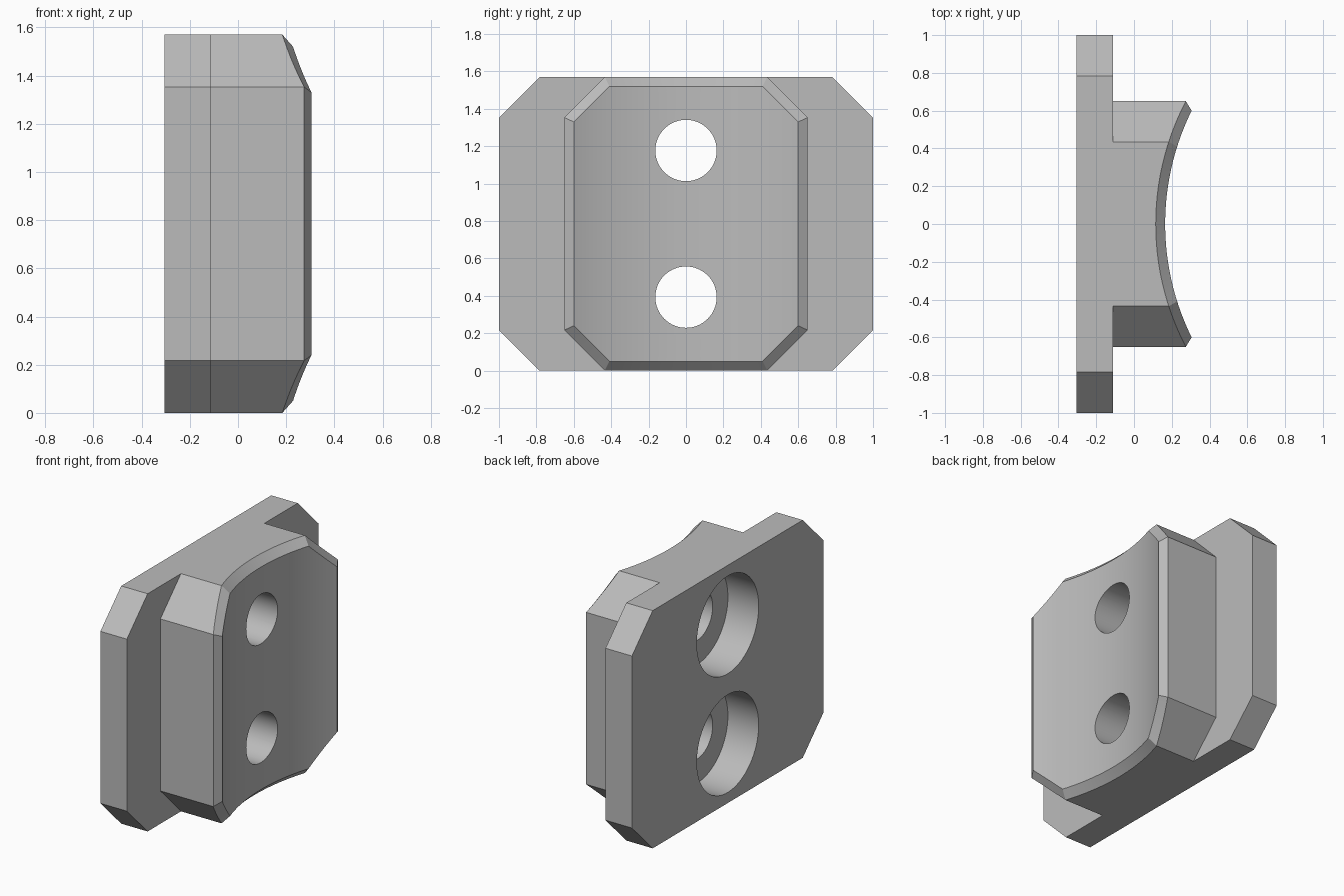
import bpy, bmesh, math
from mathutils import Matrix

cube = bpy.data.objects.get("Cube")
if cube:
    bpy.data.objects.remove(cube, do_unlink=True)

HEIGHT = 1.57
BACK, STEP = -0.305, -0.112      # back of the flange, front of the flange
AXIS_X, RADIUS = 1.52, 1.355     # vertical cylinder that hollows the saddle
BEVEL = 0.05

gray = bpy.data.materials.new("Gray")
gray.use_nodes = True
color = (0.5, 0.5, 0.5, 1)
gray.diffuse_color = color
gray.node_tree.nodes["Principled BSDF"].inputs["Base Color"].default_value = color


def make_object(name, bm):
    bmesh.ops.recalc_face_normals(bm, faces=bm.faces[:])
    mesh = bpy.data.meshes.new(name)
    bm.to_mesh(mesh)
    bm.free()
    mesh.materials.append(gray)
    obj = bpy.data.objects.new(name, mesh)
    bpy.context.collection.objects.link(obj)
    return obj


def combine(target, other, operation):
    mod = target.modifiers.new(operation, "BOOLEAN")
    mod.operation, mod.solver, mod.object = operation, "EXACT", other
    bpy.context.view_layer.objects.active = target
    bpy.ops.object.modifier_apply(modifier=mod.name)
    bpy.data.objects.remove(other, do_unlink=True)


def hollow(y, radius):
    return AXIS_X - math.sqrt(radius * radius - y * y)


def columns(half, corner, top, shoulder):
    """Upper outline of a clipped rectangle, sampled from left to right."""
    slope = [(corner + (half - corner) * i / 8, top + (shoulder - top) * i / 8)
             for i in range(9)]
    flat = [(-corner + 2 * corner * i / 24, top) for i in range(1, 24)]
    return [(-y, z) for y, z in reversed(slope)] + flat + slope


# Flange plate with clipped corners
bm = bmesh.new()
half = [(1, 0.217), (1, HEIGHT - 0.217), (0.783, HEIGHT)]
outline = half + [(-y, z) for y, z in reversed(half)]
outline += [(-1, 0.217), (-0.783, 0), (0.783, 0)]
face = bm.faces.new([bm.verts.new((BACK, y, z)) for y, z in outline])
extruded = bmesh.ops.extrude_face_region(bm, geom=[face])["geom"]
bmesh.ops.translate(bm, vec=(STEP - BACK, 0, 0),
                    verts=[v for v in extruded if isinstance(v, bmesh.types.BMVert)])
body = make_object("mounting_saddle", bm)

# Saddle block: back ring, bevel ring and concave front ring
bm = bmesh.new()
outer = columns(0.65, 0.435, HEIGHT, 1.353)
inner = columns(0.60, 0.41, HEIGHT - BEVEL, 1.33)


def ring(cols, x_at):
    lower = [bm.verts.new((x_at(y), y, HEIGHT - z)) for y, z in cols]
    upper = [bm.verts.new((x_at(y), y, z)) for y, z in cols]
    return lower, upper


rings = [ring(outer, lambda y: STEP),
         ring(outer, lambda y: hollow(y, RADIUS + BEVEL)),
         ring(inner, lambda y: hollow(y, RADIUS))]
loops = [low + up[::-1] for low, up in rings]
for a, b in zip(loops, loops[1:]):
    for i in range(len(a)):
        j = (i + 1) % len(a)
        bm.faces.new((a[i], a[j], b[j], b[i]))
bm.faces.new(loops[0][::-1])
low, up = rings[2]
for i in range(len(low) - 1):
    bm.faces.new((low[i], low[i + 1], up[i + 1], up[i]))
combine(body, make_object("saddle_block", bm), "UNION")

# Two counterbored bolt holes
for z in (0.393, HEIGHT - 0.393):
    for radius, start, end in ((0.323, -0.5, -0.08), (0.164, -0.4, 0.6)):
        bm = bmesh.new()
        bmesh.ops.create_cone(
            bm, cap_ends=True, segments=64, radius1=radius, radius2=radius,
            depth=end - start,
            matrix=Matrix.Translation(((start + end) / 2, 0, z))
            @ Matrix.Rotation(math.pi / 2, 4, "Y"))
        cutter = make_object("bolt_hole_cutter", bm)
        cutter.hide_render = True
        combine(body, cutter, "DIFFERENCE")

# Smooth the curved walls, keep the edges crisp
bpy.ops.object.select_all(action="DESELECT")
body.select_set(True)
bpy.context.view_layer.objects.active = body
bpy.ops.object.shade_smooth_by_angle(angle=math.radians(20))
